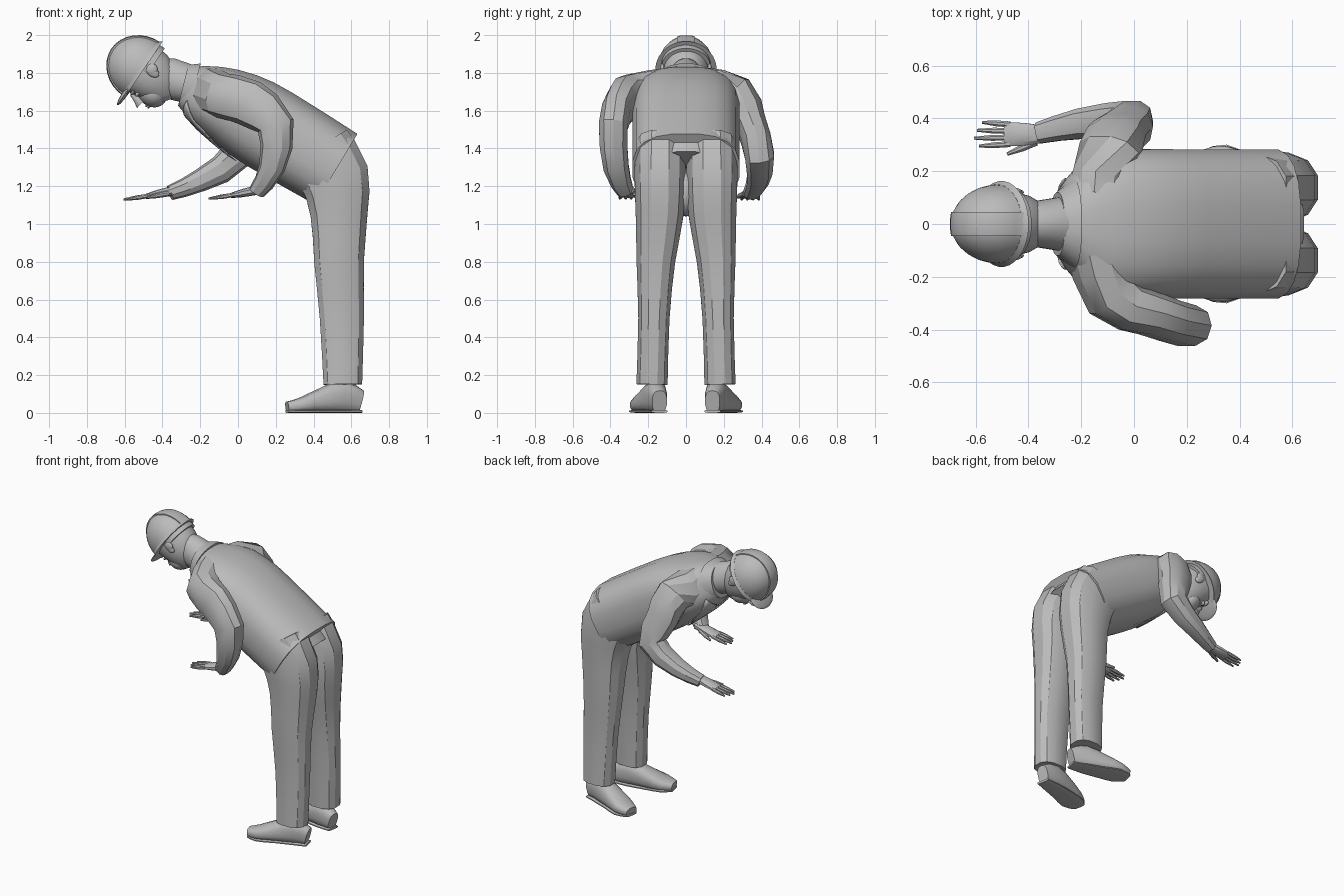
import bpy, bmesh, math
from mathutils import Matrix, Vector

cube = bpy.data.objects.get("Cube")
if cube:
    bpy.data.objects.remove(cube)

GREY = (.5, .5, .5, 1)
grey = bpy.data.materials.new("plain grey")
grey.use_nodes = True
grey.diffuse_color = GREY
grey.node_tree.nodes["Principled BSDF"].inputs["Base Color"].default_value = GREY

# The head is tipped forward: its own z runs out of the crown, its face looks along -x
BODY = Matrix.Identity(4)
HEAD = Matrix.Translation((-.51, 0, 1.82)) @ Matrix.Rotation(math.radians(-56), 4, "Y")


def finish(name, bm, frame=BODY, angle=30):
    """Turn a bmesh into a shaded object."""
    bm.transform(frame)
    bmesh.ops.recalc_face_normals(bm, faces=bm.faces)
    mesh = bpy.data.meshes.new(name)
    bm.to_mesh(mesh)
    bm.free()
    mesh.materials.append(grey)
    obj = bpy.data.objects.new(name, mesh)
    bpy.context.collection.objects.link(obj)
    bpy.ops.object.select_all(action="DESELECT")
    obj.select_set(True)
    bpy.context.view_layer.objects.active = obj
    bpy.ops.object.shade_smooth_by_angle(angle=math.radians(angle))
    return obj


def spline(values, t):
    """Smooth curve through evenly spaced numbers or vectors."""
    last = len(values) - 1
    i = min(int(t * last), last - 1)
    f = t * last - i
    a, b, c, d = (values[min(max(k, 0), last)] for k in range(i - 1, i + 3))
    return b + ((c - a) * f + (a * 2 - b * 5 + c * 4 - d) * f * f
                + (b * 3 - c * 3 + d - a) * f * f * f) / 2


def limb(name, path, width, depth, sides=12, power=.85, frame=BODY, side=1, angle=30):
    """Skin rounded rings square to a path; width is along y, depth across it."""
    path = [Vector(p) for p in path]
    bm = bmesh.new()
    rings = []
    steps = 2 * (len(path) - 1)
    for k in range(steps + 1):
        t = k / steps
        tangent = spline(path, min(t + .01, 1)) - spline(path, max(t - .01, 0))
        across = Vector((0, 1, 0))
        across = (across - across.project(tangent)).normalized()
        up = across.cross(tangent.normalized())
        ring = []
        for i in range(sides):
            a = math.tau * (i + .5) / sides
            c, s = (math.copysign(abs(v) ** power, v) for v in (math.cos(a), math.sin(a)))
            p = spline(path, t) + across * c * spline(width, t) + up * s * spline(depth, t)
            ring.append(bm.verts.new((p.x, p.y * side, p.z)))
        rings.append(ring)
    for r, q in zip(rings, rings[1:]):
        for i in range(sides):
            bm.faces.new((r[i - 1], r[i], q[i], q[i - 1]))
    bm.faces.new(rings[0])
    bm.faces.new(rings[-1])
    return finish(name, bm, frame, angle)


def ball(name, centre, size, frame=HEAD, dome=False, strip=None):
    """Ellipsoid, optionally cut to its upper half and trimmed to a strip."""
    bm = bmesh.new()
    bmesh.ops.create_uvsphere(bm, u_segments=32, v_segments=16, radius=1)
    bm.transform(Matrix.Translation(centre) @ Matrix.Diagonal((*size, 1)))
    cuts = [((0, 0, 0), (0, 0, -1))] if dome else []
    if strip:
        cuts += [((0, s * strip, 0), (0, s, 0)) for s in (1, -1)]
    for point, normal in cuts:
        geom = bm.verts[:] + bm.edges[:] + bm.faces[:]
        bmesh.ops.bisect_plane(bm, geom=geom, plane_co=point, plane_no=normal, clear_outer=True)
        bmesh.ops.holes_fill(bm, edges=[e for e in bm.edges if e.is_boundary])
    return finish(name, bm, frame)


# Jacket body and collar
torso = limb("jacket_body",
             [(-.27, 0, 1.73), (-.16, 0, 1.68), (0, 0, 1.6), (.17, 0, 1.5), (.52, 0, 1.29)],
             (.12, .26, .285, .285, .285), (.115, .17, .215, .23, .22), sides=20, power=.76)
limb("jacket_collar", [(-.29, 0, 1.735), (-.23, 0, 1.72)], (.12, .17), (.112, .135), sides=20)


def lapel(name, points, side):
    """Thin cloth panel laid on the jacket body."""
    bm = bmesh.new()
    bm.faces.new([bm.verts.new((x, y * side, z)) for x, y, z in points])
    bmesh.ops.triangulate(bm, faces=bm.faces)
    bmesh.ops.subdivide_edges(bm, edges=bm.edges, cuts=3, use_grid_fill=True)
    obj = finish(name, bm)
    wrap = obj.modifiers.new("lie_on_body", "SHRINKWRAP")
    wrap.target = torso
    wrap.wrap_mode = "ABOVE_SURFACE"
    wrap.offset = .006
    obj.modifiers.new("cloth", "SOLIDIFY").thickness = .006


def hand(label, x, y, z, side):
    """Palm, four fingers and a thumb reaching towards -x from the wrist."""
    wrist = Vector((x, y, z))

    def digit(part, start, end, size):
        limb(f"{label}_{part}", [wrist + Vector(start), wrist + Vector(end)],
             (size, size, size / 2), (size, size, size / 2), sides=8, power=1, side=side)

    limb(label + "_palm", [wrist + Vector(p) for p in ((.05, 0, .02), (-.05, 0, 0), (-.12, 0, -.015))],
         (.03, .045, .046), (.026, .022, .013), sides=10, side=side)
    for i in range(4):
        spread = (i - 1.5) * .025
        reach = .13 - .02 * abs(i - 1.2)
        digit(f"finger_{i + 1}", (-.1, spread, -.01), (-.11 - reach, spread * 1.2, -.03), .012)
    digit("thumb", (0, -.03, 0), (-.11, -.075, -.02), .014)


# Sleeves and hands: the near arm is folded back, the far arm reaches forward
limb("near_sleeve",
     [(-.14, .1, 1.7), (-.08, .27, 1.68), (.06, .34, 1.64), (.2, .385, 1.52),
      (.18, .37, 1.3), (.1, .32, 1.17)],
     (.11, .11, .085, .08, .07, .045), (.13, .12, .125, .1, .07, .045), sides=10, side=-1)
limb("far_sleeve",
     [(-.14, .1, 1.7), (-.09, .27, 1.67), (-.06, .34, 1.54), (-.01, .39, 1.36),
      (-.2, .38, 1.23), (-.36, .345, 1.165)],
     (.11, .11, .085, .08, .06, .042), (.13, .12, .11, .09, .06, .04), sides=10)
hand("near_hand", .08, .305, 1.165, -1)
hand("far_hand", -.37, .34, 1.16, 1)

# Trousers, shoes and lapels
limb("trouser_seat", [(.4, 0, 1.42), (.5, 0, 1.28)], (.26, .2), (.17, .18), sides=16)
ball("trouser_crotch", (.5, 0, 1.17), (.11, .07, .13), frame=BODY)
shoe = [(.65, .14, .06), (.55, .16, .085), (.44, .19, .065), (.33, .225, .04), (.26, .24, .03)]
for label, s in (("near", -1), ("far", 1)):
    lapel(label + "_lapel", [(-.25, .05, 1.6), (-.25, .15, 1.65), (-.15, .15, 1.5), (0, 0, 1.35)], s)
    limb(label + "_trouser_leg",
         [(.42, .135, 1.4), (.51, .138, 1.25), (.535, .14, 1.05), (.535, .16, .8),
          (.55, .17, .5), (.555, .18, .15)],
         (.135, .138, .13, .105, .085, .085), (.19, .19, .155, .135, .12, .105), power=.8, side=s)
    limb(label + "_shoe", shoe, (.04, .06, .07, .075, .045), [z for x, y, z in shoe],
         sides=14, power=.75, side=s, angle=45)
    limb(label + "_shoe_sole", [(x, y, .008) for x, y, z in shoe],
         (.045, .06, .07, .08, .045), (.008, .008), power=.6, side=s)

# Neck and head
limb("neck", [(-.45, 0, 1.79), (-.36, 0, 1.77), (-.24, 0, 1.735)],
     (.08, .09, .11), (.09, .11, .1), sides=20, power=1, angle=50)
limb("skull", [(0, 0, .05), (0, 0, -.05), (-.03, 0, -.14), (-.07, 0, -.2)],
     (.12, .122, .1, .05), (.145, .14, .11, .055), sides=24, power=.95, frame=HEAD, angle=60)
ball("jaw", (-.075, 0, -.12), (.07, .088, .08))
limb("nose", [(-.14, 0, -.03), (-.15, 0, -.1)], (.01, .014, .024), (.01, .02, .035),
     sides=10, power=1, frame=HEAD, angle=60)
for label, z in (("upper", -.13), ("lower", -.143)):
    ball(label + "_lip", (-.142, 0, z), (.012, .03, .006))
for label, s in (("near", -1), ("far", 1)):
    ball(label + "_brow", (-.13, s * .05, -.03), (.016, .03, .008))
    ball(label + "_eye", (-.12, s * .05, -.055), (.018, .02, .01))
    ball(label + "_ear", (.02, s * .12, -.055), (.025, .014, .04))
    ball(label + "_ear_rim", (.03, s * .125, -.045), (.03, .012, .03))

# Safety helmet: dome, raised ridge, rim, peak and rear headband
ball("helmet_dome", (0, 0, 0), (.17, .15, .19), dome=True)
ball("helmet_ridge", (0, 0, 0), (.173, .2, .194), dome=True, strip=.045)
limb("helmet_rim", [(0, 0, .01), (0, 0, -.01)], (.15, .163), (.17, .185),
     sides=32, power=1, frame=HEAD)
ball("helmet_peak", (-.15, 0, 0), (.08, .11, .015))
limb("helmet_headband", [(.04, 0, 0), (.04, 0, -.04)], (.13, .13), (.12, .12),
     sides=28, power=1, frame=HEAD)
